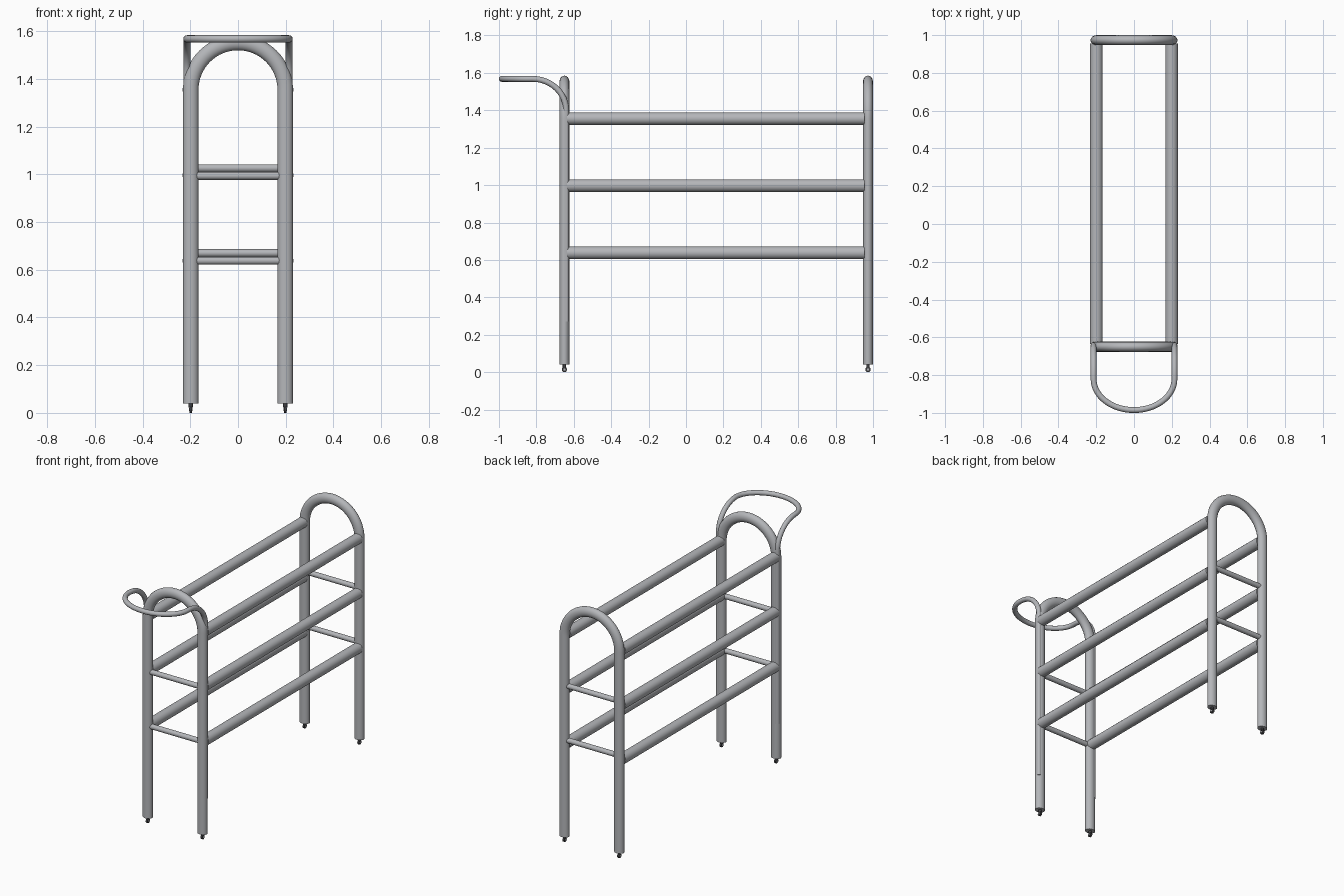
import bpy
from math import sin, cos, pi, radians

cube = bpy.data.objects.get("Cube")
if cube:
    bpy.data.objects.remove(cube, do_unlink=True)


def material(name, rgb):
    m = bpy.data.materials.new(name)
    m.use_nodes = True
    m.diffuse_color = (*rgb, 1)
    m.node_tree.nodes["Principled BSDF"].inputs["Base Color"].default_value = (*rgb, 1)
    return m


STEEL = material("steel grey", (0.46, 0.47, 0.49))
DARK = material("dark rubber", (0.05, 0.05, 0.055))


def finish(ob, name, mat):
    ob.name = name
    ob.data.materials.clear()
    ob.data.materials.append(mat)
    bpy.ops.object.shade_smooth_by_angle(angle=radians(40))
    return ob


def tube(name, points, radius, loc=(0, 0, 0), scale=(1, 1, 1)):
    """Round tube swept along a list of points."""
    curve = bpy.data.curves.new(name, "CURVE")
    curve.dimensions = "3D"
    curve.bevel_depth = radius
    curve.bevel_resolution = 6
    curve.use_fill_caps = True
    spline = curve.splines.new("POLY")
    spline.points.add(len(points) - 1)
    for p, co in zip(spline.points, points):
        p.co = (*co, 1)
    ob = bpy.data.objects.new(name, curve)
    bpy.context.collection.objects.link(ob)
    ob.location, ob.scale = loc, scale
    bpy.ops.object.select_all(action="DESELECT")
    ob.select_set(True)
    bpy.context.view_layer.objects.active = ob
    bpy.ops.object.convert(target="MESH")
    return finish(bpy.context.object, name, STEEL)


def cylinder(name, loc, radius, length, axis, mat, scale=(1, 1, 1)):
    rot = {"x": (0, pi / 2, 0), "y": (pi / 2, 0, 0), "z": (0, 0, 0)}[axis]
    bpy.ops.mesh.primitive_cylinder_add(vertices=28, radius=radius, depth=length,
                                        location=loc, rotation=rot)
    ob = bpy.context.object
    ob.scale = scale
    return finish(ob, name, mat)


LEG_X, FRONT_Y, BACK_Y = 0.198, -0.65, 0.973
SPRING_Z, LEG_BOTTOM = 1.355, 0.04
SIDES = (("left", 1), ("right", -1))
ENDS = (("front", FRONT_Y, -0.006), ("back", BACK_Y, 0.026))

# Arched end frames: two legs joined by a half circle, slightly flattened in depth
arch = [(LEG_X * cos(pi * i / 32), 0, SPRING_Z + LEG_X * sin(pi * i / 32)) for i in range(33)]
hoop = [(LEG_X, 0, LEG_BOTTOM)] + arch + [(-LEG_X, 0, LEG_BOTTOM)]
for end, y, lift in ENDS:
    tube(end + "_hoop", hoop, 0.0325, (0, y, 0), (1, 0.82, 1))

    # Thin cross bars between the legs
    for level, z in (("upper", 1.0), ("lower", 0.644)):
        cylinder(f"{end}_{level}_cross_bar", (0, y, z + lift), 0.0165, 2 * LEG_X, "x", STEEL)

    # Small wheels below each leg
    for side, s in SIDES:
        x = s * LEG_X
        cylinder(f"{end}_{side}_wheel_stem", (x, y, 0.034), 0.009, 0.022, "z", DARK)
        cylinder(f"{end}_{side}_wheel", (x, y, 0.014), 0.014, 0.012, "x", DARK)
        cylinder(f"{end}_{side}_wheel_hub", (x, y, 0.014), 0.006, 0.016, "x", STEEL)

# Long side rails
for side, s in SIDES:
    for level, z in (("top", SPRING_Z), ("middle", 0.997), ("bottom", 0.638)):
        cylinder(f"{side}_{level}_rail", (s * 0.199, 0.16, z), 0.0335, 1.59, "y", STEEL)

# Push handle: rises out of the front legs, bends forward and loops round
HX, HY, HZ = 0.214, -0.641, 1.568
BEND_Y, BEND_Z = 0.18, 0.168
half = [(HX, HY, 0.27), (HX, HY, 1.3)]
for i in range(13):
    a = pi / 2 * i / 12
    half.append((HX, HY - BEND_Y * (1 - cos(a)), HZ - BEND_Z * (1 - sin(a))))
loop_y = HY - BEND_Y
loop = [(HX * cos(pi * i / 32), loop_y - (0.985 + loop_y) * sin(pi * i / 32), HZ)
        for i in range(1, 32)]
other = [(-x, y, z) for x, y, z in reversed(half)]
tube("push_handle", half + loop + other, 0.0155)
